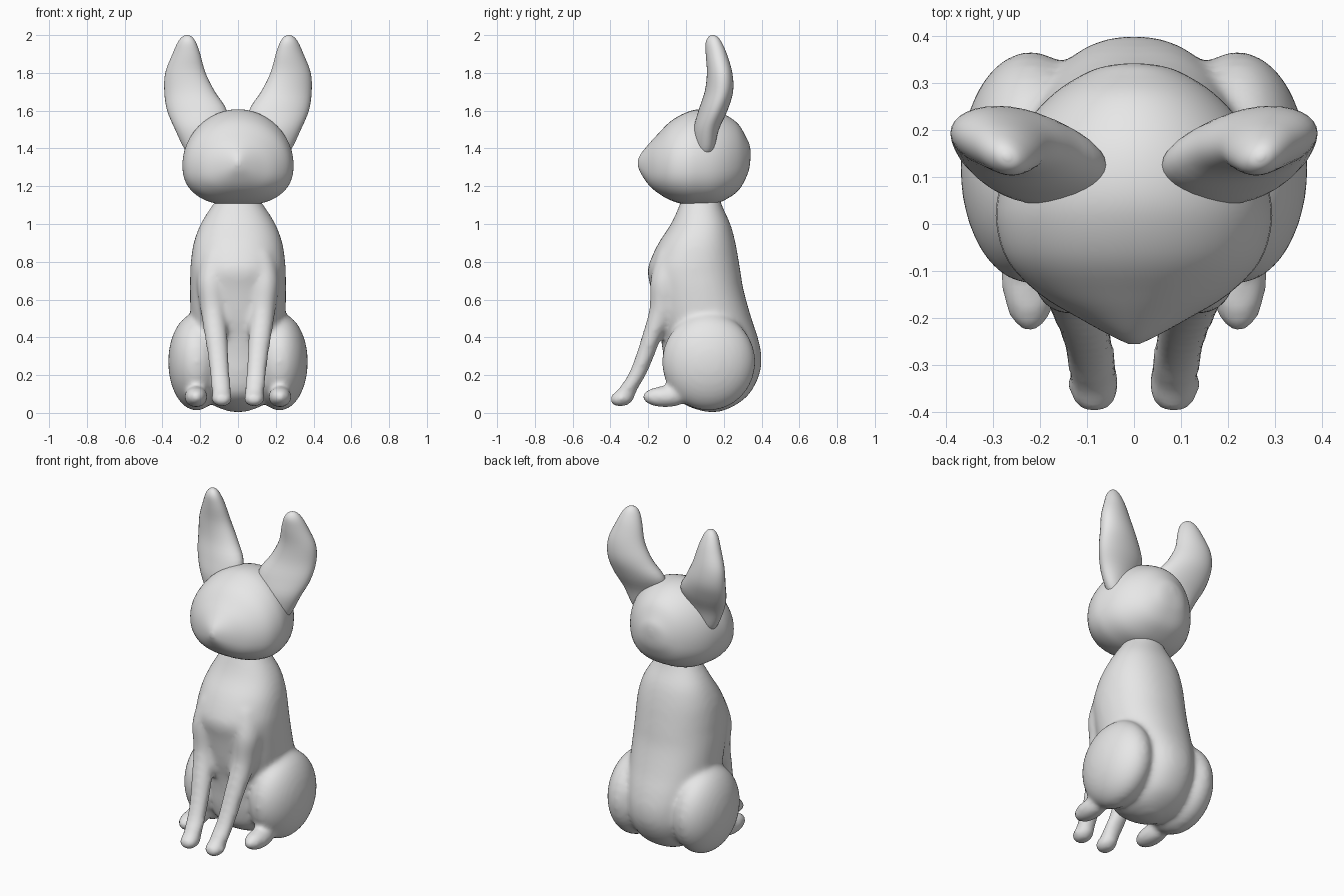
import bpy, bmesh, math
from mathutils import Matrix, Vector

grey = bpy.data.materials.new("light grey")
grey.diffuse_color = (0.8, 0.8, 0.8, 1)


def refine(rows, k=4):
    """Catmull-Rom interpolation of section rows."""
    out = []
    for i in range(len(rows) - 1):
        p0, p1 = rows[max(i - 1, 0)], rows[i]
        p2, p3 = rows[i + 1], rows[min(i + 2, len(rows) - 1)]
        for j in range(k):
            t = j / k
            out.append([0.5 * (2 * b + (c - a) * t + (2 * a - 5 * b + 4 * c - d) * t * t
                               + (3 * b - a - 3 * c + d) * t ** 3)
                        for a, b, c, d in zip(p0, p1, p2, p3)])
    return out + [list(rows[-1])]


def loft(bm, rows, point, n=40):
    """Skin closed rings; point(row, cos, sin) gives a ring position."""
    rings = []
    for r in refine(rows):
        rings.append([bm.verts.new(point(r, math.cos(2 * math.pi * i / n),
                                         math.sin(2 * math.pi * i / n))) for i in range(n)])
    for a, b in zip(rings, rings[1:]):
        for i in range(n):
            j = (i + 1) % n
            bm.faces.new((a[i], a[j], b[j], b[i]))
    bm.faces.new(rings[0][::-1])
    bm.faces.new(rings[-1])


def ellipsoid(bm, centre, radii, tilt=0):
    m = (Matrix.Translation(centre) @ Matrix.Rotation(tilt, 4, 'X')
         @ Matrix.Diagonal((*radii, 1)))
    bmesh.ops.create_uvsphere(bm, u_segments=32, v_segments=20, radius=1, matrix=m)


def power(v, p):
    return math.copysign(abs(v) ** (2 / p), v)


def finish(bm, name):
    bmesh.ops.recalc_face_normals(bm, faces=bm.faces)
    for f in bm.faces:
        f.smooth = True
    me = bpy.data.meshes.new(name)
    bm.to_mesh(me)
    bm.free()
    me.materials.append(grey)
    ob = bpy.data.objects.new(name, me)
    bpy.context.collection.objects.link(ob)
    return ob


# Body: torso, haunches, legs and paws fused into one smooth skin
bm = bmesh.new()
torso = [  # z, front y, back y, half width
    (1.20, 0.00, 0.16, 0.06), (1.10, -0.035, 0.19, 0.135), (1.00, -0.08, 0.235, 0.198),
    (0.90, -0.145, 0.262, 0.235), (0.80, -0.192, 0.28, 0.25), (0.74, -0.203, 0.29, 0.253),
    (0.65, -0.185, 0.305, 0.255), (0.50, -0.16, 0.347, 0.25), (0.40, -0.135, 0.38, 0.235),
    (0.30, -0.12, 0.40, 0.22), (0.20, -0.11, 0.388, 0.21), (0.10, -0.08, 0.335, 0.18),
    (0.04, 0.00, 0.26, 0.13), (0.005, 0.10, 0.18, 0.04)]
loft(bm, torso, lambda r, c, s: (r[3] * power(c, 2.2),
                                 (r[1] + r[2]) / 2 + (r[2] - r[1]) / 2 * power(s, 2.2), r[0]))
front_leg = [  # z, x, y, half width, half depth
    (0.85, 0.12, -0.06, 0.07, 0.09), (0.70, 0.14, -0.10, 0.078, 0.09),
    (0.55, 0.132, -0.12, 0.068, 0.075), (0.40, 0.116, -0.182, 0.061, 0.054),
    (0.30, 0.105, -0.218, 0.056, 0.05), (0.20, 0.096, -0.26, 0.054, 0.048),
    (0.12, 0.088, -0.31, 0.052, 0.052), (0.07, 0.085, -0.325, 0.045, 0.05)]
for side in (1, -1):
    loft(bm, front_leg, lambda r, c, s: (side * r[1] + r[3] * c, r[2] + r[4] * s, r[0]), 24)
    ellipsoid(bm, (side * 0.085, -0.34, 0.077), (0.057, 0.066, 0.044), 0.2)   # front paw
    ellipsoid(bm, (side * 0.22, 0.12, 0.27), (0.15, 0.248, 0.258))            # haunch
    ellipsoid(bm, (side * 0.222, -0.11, 0.085), (0.062, 0.123, 0.057))        # hind foot
body = finish(bm, "body")
fuse = body.modifiers.new("fuse", 'REMESH')
fuse.mode = 'VOXEL'
fuse.voxel_size = 0.014
fuse.use_smooth_shade = True
soft = body.modifiers.new("soften", 'SMOOTH')
soft.factor = 0.5
soft.iterations = 14

# Head: lofted from nose to back of skull
bm = bmesh.new()
head = [  # y, bottom z, top z, half width
    (-0.255, 1.31, 1.335, 0.012), (-0.24, 1.27, 1.37, 0.045), (-0.20, 1.21, 1.42, 0.118),
    (-0.15, 1.165, 1.475, 0.20), (-0.08, 1.125, 1.545, 0.268), (0.0, 1.102, 1.59, 0.293),
    (0.07, 1.098, 1.607, 0.288), (0.15, 1.105, 1.60, 0.265), (0.22, 1.135, 1.572, 0.225),
    (0.28, 1.18, 1.525, 0.168), (0.32, 1.25, 1.455, 0.105), (0.336, 1.30, 1.42, 0.06),
    (0.342, 1.355, 1.385, 0.012)]


def head_point(r, c, s):
    mid = r[1] + 0.43 * (r[2] - r[1])
    p = 2.0 if s > 0 else 2.4
    return (r[3] * power(c, p), r[0], mid + power(s, p) * (r[2] - mid if s > 0 else mid - r[1]))


loft(bm, head, head_point, 48)
finish(bm, "head")

# Ears: one lofted, slightly turned ear, mirrored
bm = bmesh.new()
ear = [  # z, inner x, outer x, front y, back y
    (1.36, 0.18, 0.25, 0.07, 0.13), (1.40, 0.14, 0.285, 0.05, 0.15),
    (1.50, 0.08, 0.333, 0.04, 0.175), (1.60, 0.06, 0.375, 0.065, 0.22),
    (1.70, 0.122, 0.39, 0.098, 0.25), (1.80, 0.172, 0.385, 0.11, 0.246),
    (1.90, 0.20, 0.347, 0.104, 0.217), (1.96, 0.222, 0.32, 0.104, 0.19),
    (1.99, 0.243, 0.297, 0.118, 0.168), (2.0, 0.264, 0.276, 0.137, 0.148)]
loft(bm, ear, lambda r, c, s: ((r[1] + r[2]) / 2 + (r[2] - r[1]) / 2 * c,
                               (r[3] + r[4]) / 2 + (r[4] - r[3]) / 2 * (0.97 * s + 0.2 * c), r[0]), 32)
ears = finish(bm, "ears")
ears.modifiers.new("mirror", 'MIRROR')
